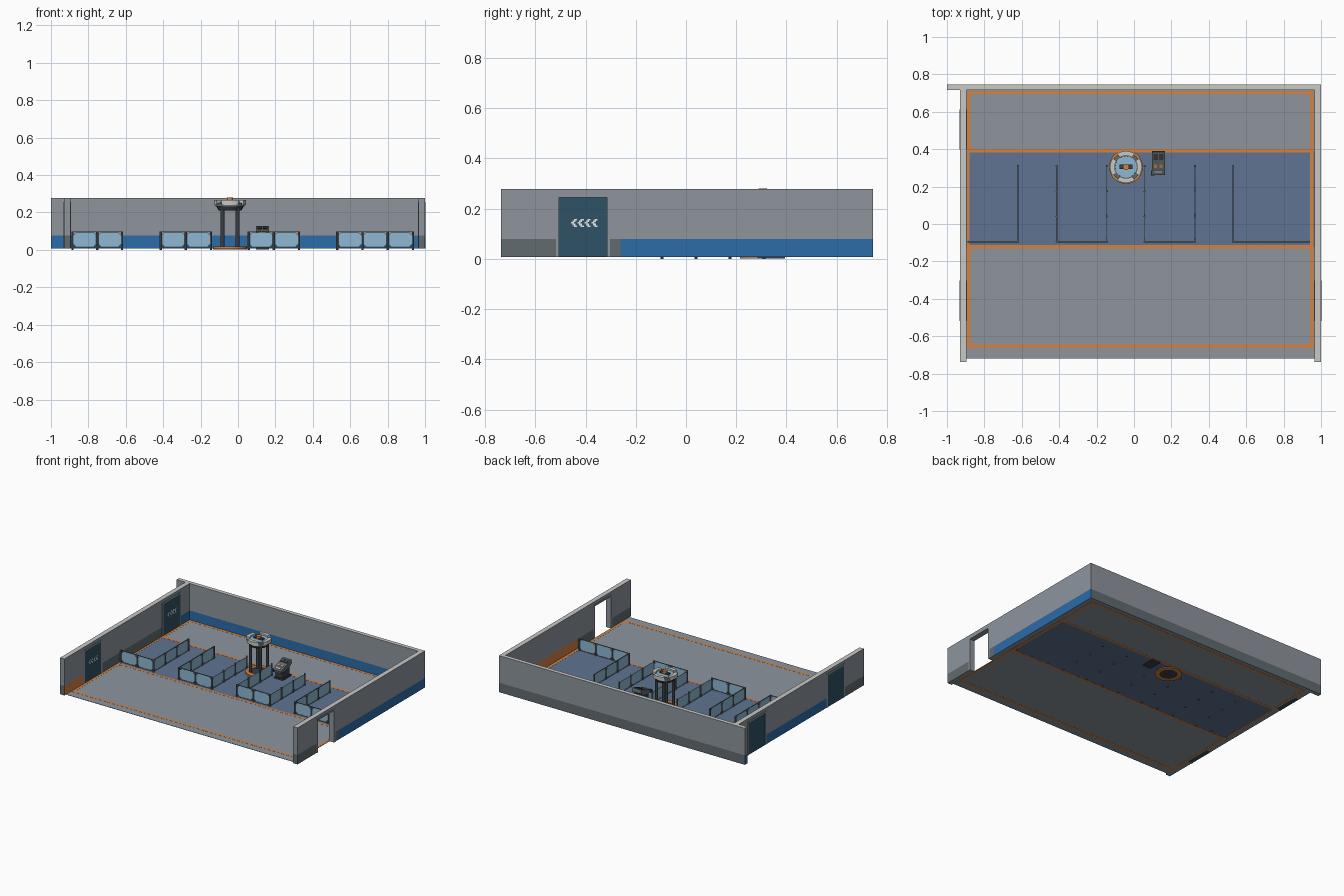
import bpy, bmesh, math
from mathutils import Vector, Matrix

if "Cube" in bpy.data.objects:
    bpy.data.objects.remove(bpy.data.objects["Cube"])

def lin(c):
    return tuple(((v / 255 + 0.055) / 1.055) ** 2.4 if v > 10 else v / 3294 for v in c) + (1,)

COLORS = {"wall_grey": (142, 149, 158), "trim_light": (200, 200, 198), "band_grey": (97, 107, 111),
          "band_blue": (44, 108, 168), "carpet_blue": (94, 116, 145), "orange": (212, 130, 66),
          "glass_blue": (142, 184, 212), "dark_metal": (58, 62, 68), "door_teal": (46, 82, 102),
          "white": (235, 238, 238)}
NAMES = list(COLORS)
MATS = []
for n in NAMES:
    m = bpy.data.materials.new(n)
    m.diffuse_color = lin(COLORS[n])
    m.use_nodes = True
    m.node_tree.nodes["Principled BSDF"].inputs["Base Color"].default_value = m.diffuse_color
    MATS.append(m)

def finish(name, bm, mat=None):
    me = bpy.data.meshes.new(name)
    if mat:
        me.materials.append(MATS[NAMES.index(mat)])
    else:
        for m in MATS:
            me.materials.append(m)
    bm.to_mesh(me)
    bm.free()
    ob = bpy.data.objects.new(name, me)
    bpy.context.collection.objects.link(ob)
    return ob

def add_box(bm, lo, hi, rot=None):
    lo, hi = Vector(lo), Vector(hi)
    M = Matrix.Translation((lo + hi) / 2)
    if rot:
        M = M @ rot
    bmesh.ops.create_cube(bm, size=1, matrix=M @ Matrix.Diagonal((*(hi - lo), 1)))

def boxes(name, mat, items):
    bm = bmesh.new()
    for it in items:
        add_box(bm, *it)
    return finish(name, bm, mat)

def add_prism(bm, pts, vec):
    """Extrude a closed 3D outline along vec."""
    f = bm.faces.new([bm.verts.new(p) for p in pts])
    r = bmesh.ops.extrude_face_region(bm, geom=[f])
    bmesh.ops.translate(bm, vec=vec, verts=[v for v in r["geom"] if isinstance(v, bmesh.types.BMVert)])
    bmesh.ops.recalc_face_normals(bm, faces=bm.faces)

def add_arc(bm, c, r0, r1, z0, z1, a0=0, a1=360, n=32):
    """Square-section ring or ring segment."""
    full = a1 - a0 >= 360
    rows = []
    for i in range(n if full else n + 1):
        a = math.radians(a0 + (a1 - a0) * i / n)
        rows.append([bm.verts.new((c[0] + r * math.cos(a), c[1] + r * math.sin(a), z))
                     for r, z in ((r0, z0), (r1, z0), (r1, z1), (r0, z1))])
    for i in range(n):
        a, b = rows[i], rows[(i + 1) % len(rows)]
        for k in range(4):
            bm.faces.new((a[k], a[(k + 1) % 4], b[(k + 1) % 4], b[k]))
    if not full:
        bm.faces.new(rows[0])
        bm.faces.new(rows[-1])
    bmesh.ops.recalc_face_normals(bm, faces=bm.faces)

def cyl(bm, x, y, r, z0, z1, n=12, r2=None):
    bmesh.ops.create_cone(bm, cap_ends=True, segments=n, radius1=r, radius2=r if r2 is None else r2,
                          depth=z1 - z0, matrix=Matrix.Translation((x, y, (z0 + z1) / 2)))

Z0, ZB, ZD, ZT = 0.008, 0.078, 0.25, 0.277

def wall(name, lo, hi, axis, cuts, holes, band):
    """Wall along an axis with door holes; faces below ZB get band(u, side) colour."""
    bm = bmesh.new()
    t = 1 - axis
    us, zs = sorted([lo[axis], hi[axis]] + cuts), [Z0, ZB, ZD, ZT]
    solid = lambda i, k: (0 <= i < len(us) - 1 and 0 <= k < 3 and not (
        k < 2 and any(a < (us[i] + us[i + 1]) / 2 < b for a, b in holes)))
    def face(quad, mat):
        vs = []
        for u, w, z in quad:
            vs.append(bm.verts.new((u, w, z) if axis == 0 else (w, u, z)))
        bm.faces.new(vs).material_index = NAMES.index(mat)
    w0, w1 = lo[t], hi[t]
    for i in range(len(us) - 1):
        for k in range(3):
            if not solid(i, k):
                continue
            a, b, c, d = us[i], us[i + 1], zs[k], zs[k + 1]
            for w, s in ((w0, -1), (w1, 1)):
                face([(a, w, c), (b, w, c), (b, w, d), (a, w, d)],
                     band((a + b) / 2, s) if k == 0 else "wall_grey")
            for u, j, s in ((a, i - 1, -1), (b, i + 1, 1)):
                if not solid(j, k):
                    end = "band_blue" if axis == 0 else "band_grey"
                    face([(u, w0, c), (u, w1, c), (u, w1, d), (u, w0, d)], end if k == 0 else "wall_grey")
            for z, j in ((c, k - 1), (d, k + 1)):
                if not solid(i, j):
                    face([(a, w0, z), (b, w0, z), (b, w1, z), (a, w1, z)],
                         "trim_light" if z == ZT else "wall_grey")
    bmesh.ops.remove_doubles(bm, verts=bm.verts, dist=1e-5)
    bmesh.ops.recalc_face_normals(bm, faces=bm.faces)
    finish(name, bm)

# Walls
D1, D2 = (-0.515, -0.305), (0.40, 0.61)
wall("back_wall", (-1, 0.716), (1, 0.745), 0, [], [], lambda u, s: "band_blue" if s < 0 else "band_grey")
wall("left_wall", (-0.93, -0.737), (-0.895, 0.716), 1, [*D1, *D2], [D1, D2],
     lambda u, s: ("band_grey" if u < -0.3 else "band_blue") if s < 0 else
     ("orange" if u < -0.5 else "band_grey" if u < 0.5 else "band_blue"))
wall("right_wall", (0.965, -0.737), (1, 0.716), 1, [*D1, -0.26, -0.12], [D1],
     lambda u, s: ("band_grey" if u < -0.26 else "band_blue") if s > 0 else
     ("band_grey" if u < -0.12 else "orange"))

# Door frames, closed doors and white chevrons
def door(tag, x0, x1, y0, y1, closed):
    e, w = 0.0025, 0.01
    boxes(tag + "_door_frame", "wall_grey", [((x0 - e, y0 - 0.003, Z0), (x1 + e, y0 + w, ZD + 0.005)),
          ((x0 - e, y1 - w, Z0), (x1 + e, y1 + 0.003, ZD + 0.005)),
          ((x0 - e, y0 + w, ZD - w + 0.003), (x1 + e, y1 - w, ZD + 0.005))])
    if closed:
        boxes(tag + "_door", "door_teal", [((x0 - 0.001, y0 + w, Z0), (x1 + 0.001, y1 - w, ZD - w + 0.003))])
        yc, items = (y0 + y1) / 2, []
        for k in range(4):
            for j in range(-2, 3):
                y, z = yc - 0.042 + 0.027 * k + 0.006 * abs(j), 0.143 + 0.0065 * j
                items.append(((x1, y - 0.006, z - 0.003), (x1 + 0.002, y + 0.006, z + 0.003)))
        boxes(tag + "_door_chevrons", "white", items)

door("left_front", -0.93, -0.895, *D1, True)
door("left_back", -0.93, -0.895, *D2, True)
door("right", 0.965, 1.0, *D1, False)

# Floor zones, visible from above and below
XL, XR = -0.895, 0.965
boxes("floor", "wall_grey", [((XL, -0.72, 0.0075), (XR, -0.123, 0.0095)), ((XL, 0.39, 0.0075), (XR, 0.716, 0.0095))])
boxes("carpet", "carpet_blue", [((XL, -0.123, 0.0075), (XR, 0.39, 0.0095))])

# Orange floor lines with chamfered inner corners
def line_frame(name, x0, x1, y0, y1, w=0.018, c=0.018, za=0.0068, zb=0.0102):
    bm = bmesh.new()
    for lo, hi in (((x0, y0), (x1, y0 + w)), ((x0, y1 - w), (x1, y1)),
                   ((x0, y0 + w), (x0 + w, y1 - w)), ((x1 - w, y0 + w), (x1, y1 - w))):
        add_box(bm, (*lo, za), (*hi, zb))
    for x, sx in ((x0 + w, 1), (x1 - w, -1)):
        for y, sy in ((y0 + w, 1), (y1 - w, -1)):
            add_prism(bm, [(x, y, za), (x + sx * c, y, za), (x, y + sy * c, za)], (0, 0, zb - za))
    finish(name, bm, "orange")

line_frame("back_floor_line", -0.893, 0.96, 0.382, 0.712)
line_frame("front_floor_line", -0.893, 0.96, -0.663, -0.113)
boxes("side_floor_lines", "orange", [((0.942, -0.113, 0.0068), (0.96, 0.382, 0.0102)),
                                     ((-0.893, -0.113, 0.0068), (-0.88, 0.382, 0.0102))])

# Glass partitions: chamfered panes, posts and rails
def partition(name, p0, p1, n, rails=True):
    p0, p1 = Vector((*p0, 0)), Vector((*p1, 0))
    step = (p1 - p0) / n
    d = step.normalized()
    side = Vector((-d.y, d.x, 0)) * 0.003
    L, c, za, zb = step.length, 0.014, 0.016, 0.094
    glass, metal = bmesh.new(), bmesh.new()
    for i in range(n):
        o = p0 + step * i - side / 2
        a, b = 0.006, L - 0.006
        prof = [(a + c, za), (b - c, za), (b, za + c), (b, zb - c), (b - c, zb), (a + c, zb), (a, zb - c), (a, za + c)]
        add_prism(glass, [o + d * u + Vector((0, 0, z)) for u, z in prof], side)
    for i in range(n + 1):
        q = p0 + step * i
        cyl(metal, q.x, q.y, 0.006, 0, 0.099, 8)
    for z in ((0.013, 0.095) if rails else (0.013,)):
        o = p0 - side
        add_prism(metal, [o + Vector((0, 0, z)), o + side * 2 + Vector((0, 0, z)),
                          p1 + side + Vector((0, 0, z)), p1 - side + Vector((0, 0, z))], (0, 0, 0.004))
    finish(name + "_glass", glass, "glass_blue")
    finish(name + "_frame", metal, "band_grey")

YF, YE = -0.095, 0.31
for i, (a, b, n) in enumerate(((-0.885, -0.62, 2), (-0.413, -0.145, 2), (0.057, 0.326, 2), (0.53, 0.935, 3))):
    partition("front_partition_%d" % i, (a, YF), (b, YF), n)
for i, (x, r) in enumerate(((-0.62, 1), (-0.413, 1), (-0.145, 0), (0.057, 0), (0.326, 0), (0.53, 1))):
    partition("side_partition_%d" % i, (x, YF), (x, YE), 3, r)

# Round column station: base, four posts and crown
C = (-0.043, 0.305)
bm = bmesh.new()
add_arc(bm, C, 0.06, 0.09, 0.002, 0.018)
finish("station_base_ring", bm, "orange")
bm = bmesh.new()
cyl(bm, *C, 0.06, 0.002, 0.014, 24)
for k in range(4):
    a = math.radians(45 + 90 * k)
    cyl(bm, C[0] + 0.057 * math.cos(a), C[1] + 0.057 * math.sin(a), 0.011, 0.014, 0.225)
cyl(bm, *C, 0.062, 0.212, 0.232, 24, 0.072)
finish("station_posts", bm, "dark_metal")
bm = bmesh.new()
add_arc(bm, C, 0.058, 0.078, 0.232, 0.252)
finish("station_crown_ring", bm, "band_grey")
bm = bmesh.new()
for k in range(4):
    add_arc(bm, C, 0.06, 0.085, 0.24, 0.266, 90 * k - 33, 90 * k + 33, 8)
finish("station_crown_segments", bm, "trim_light")
bm = bmesh.new()
cyl(bm, *C, 0.058, 0.232, 0.256, 24)
finish("station_crown_glass", bm, "glass_blue")
boxes("station_crown_block", "dark_metal", [((C[0] - 0.035, C[1] - 0.012, 0.256), (C[0] + 0.035, C[1] + 0.012, 0.266))])
bm = bmesh.new()
cyl(bm, *C, 0.017, 0.264, 0.28, 12)
finish("station_crown_cap", bm, "orange")

# Sloped control console
boxes("console_pedestal", "dark_metal", [((0.1, 0.295, 0.002), (0.16, 0.37, 0.095)),
                                         ((0.095, 0.285, 0.002), (0.165, 0.385, 0.02)),
                                         ((0.09, 0.258, 0.072), (0.11, 0.285, 0.086))])
bm = bmesh.new()
add_prism(bm, [(0.095, y, z) for y, z in ((0.265, 0.066), (0.262, 0.084), (0.385, 0.128), (0.39, 0.1), (0.37, 0.086))],
          (0.07, 0, 0))
finish("console_head", bm, "band_grey")
ROT = Matrix.Rotation(math.atan2(0.044, 0.123), 4, 'X')
def plate(x, y, w, h):
    z = 0.084 + (y - 0.262) * 0.358 + 0.001
    return ((x - w / 2, y - h / 2, z - 0.003), (x + w / 2, y + h / 2, z + 0.003), ROT)
boxes("console_screens", "dark_metal", [plate(0.115, 0.358, 0.024, 0.034), plate(0.145, 0.358, 0.024, 0.034)])
boxes("console_buttons", "orange", [plate(0.115, 0.31, 0.016, 0.018), plate(0.145, 0.31, 0.016, 0.018)])
boxes("console_keys", "trim_light", [plate(0.13, 0.28, 0.04, 0.01)])
